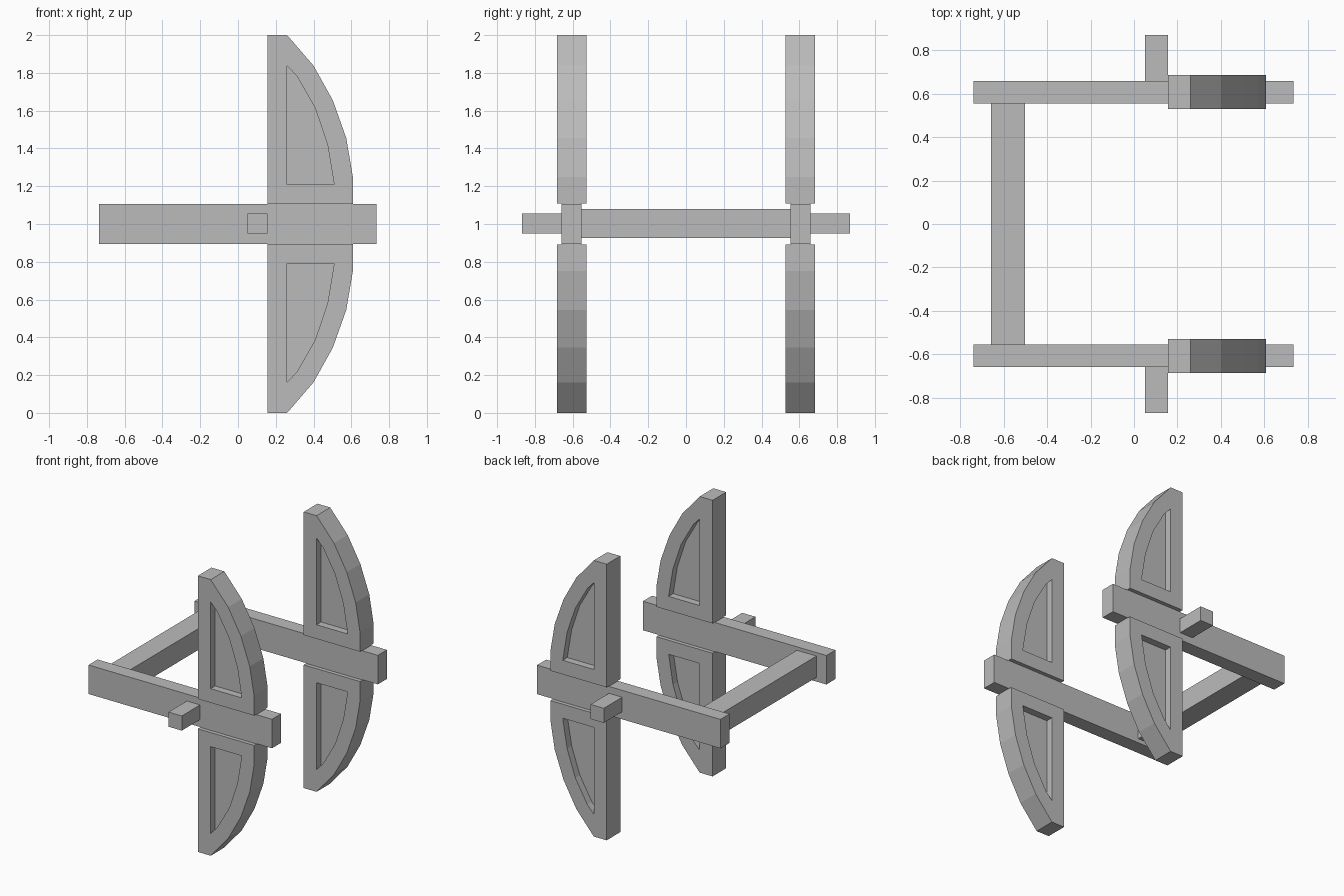
import bpy
import bmesh

cube = bpy.data.objects.get("Cube")
if cube:
    bpy.data.objects.remove(cube, do_unlink=True)

# Single grey material
grey = bpy.data.materials.new("plain grey")
grey.use_nodes = True
COLOUR = (0.5, 0.5, 0.5, 1)
grey.diffuse_color = COLOUR
grey.node_tree.nodes["Principled BSDF"].inputs["Base Color"].default_value = COLOUR

MID_Z = 1.0        # height of the rails' centre line
RAIL_Y = 0.606     # distance of each rail from the middle


def finish(name, bm):
    bmesh.ops.recalc_face_normals(bm, faces=bm.faces[:])
    mesh = bpy.data.meshes.new(name)
    bm.to_mesh(mesh)
    bm.free()
    mesh.materials.append(grey)
    obj = bpy.data.objects.new(name, mesh)
    bpy.context.collection.objects.link(obj)
    return obj


def box(name, low, high):
    bm = bmesh.new()
    bmesh.ops.create_cube(bm, size=1)
    for v in bm.verts:
        for i in range(3):
            v.co[i] = (low[i] + high[i]) / 2 + v.co[i] * (high[i] - low[i])
    return finish(name, bm)


def slab(name, loops, y, thickness, side):
    """Extrude outlines of (x, height from the centre line); later loops are holes."""
    bm = bmesh.new()
    edges = []
    for loop in loops:
        verts = [bm.verts.new((x, y - thickness / 2, MID_Z + side * h)) for x, h in loop]
        for a, b in zip(verts, verts[1:] + verts[:1]):
            edges.append(bm.edges.new((a, b)))
    bmesh.ops.triangle_fill(bm, edges=edges, use_beauty=True)
    bmesh.ops.dissolve_degenerate(bm, dist=1e-5, edges=bm.edges[:])
    ext = bmesh.ops.extrude_face_region(bm, geom=bm.faces[:], use_keep_orig=True)
    moved = [g for g in ext["geom"] if isinstance(g, bmesh.types.BMVert)]
    bmesh.ops.translate(bm, verts=moved, vec=(0, thickness, 0))
    return finish(name, bm)


# Wing outline and the outline of its recessed panel
OUTER = [(0.157, 0.108), (0.157, 1.0), (0.26, 1.0), (0.40, 0.838),
         (0.502, 0.655), (0.573, 0.455), (0.608, 0.25), (0.608, 0.108)]
INNER = [(0.26, 0.21), (0.26, 0.838), (0.312, 0.782),
         (0.408, 0.615), (0.474, 0.42), (0.509, 0.21)]

for end, s in (("front", -1), ("back", 1)):
    y = s * RAIL_Y

    # Long rail and the square peg sticking out of it
    box(end + "_rail", (-0.737, y - 0.052, 0.895), (0.733, y + 0.052, 1.105))
    inside, outside = s * 0.64, s * 0.868
    box(end + "_peg", (0.051, min(inside, outside), 0.949),
        (0.157, max(inside, outside), 1.055))

    # Curved wings above and below the rail, each with a thin inner panel
    for level, side in (("upper", 1), ("lower", -1)):
        slab(f"{end}_{level}_wing_frame", [OUTER, INNER], y, 0.156, side)
        slab(f"{end}_{level}_wing_panel", [INNER], y, 0.052, side)

    # Neck joining the wings through the rail
    box(end + "_wing_neck", (0.157, y - 0.05, 0.89), (0.608, y + 0.05, 1.11))

# Bar joining the two rails
box("cross_bar", (-0.658, -0.56, 0.926), (-0.501, 0.56, 1.08))
